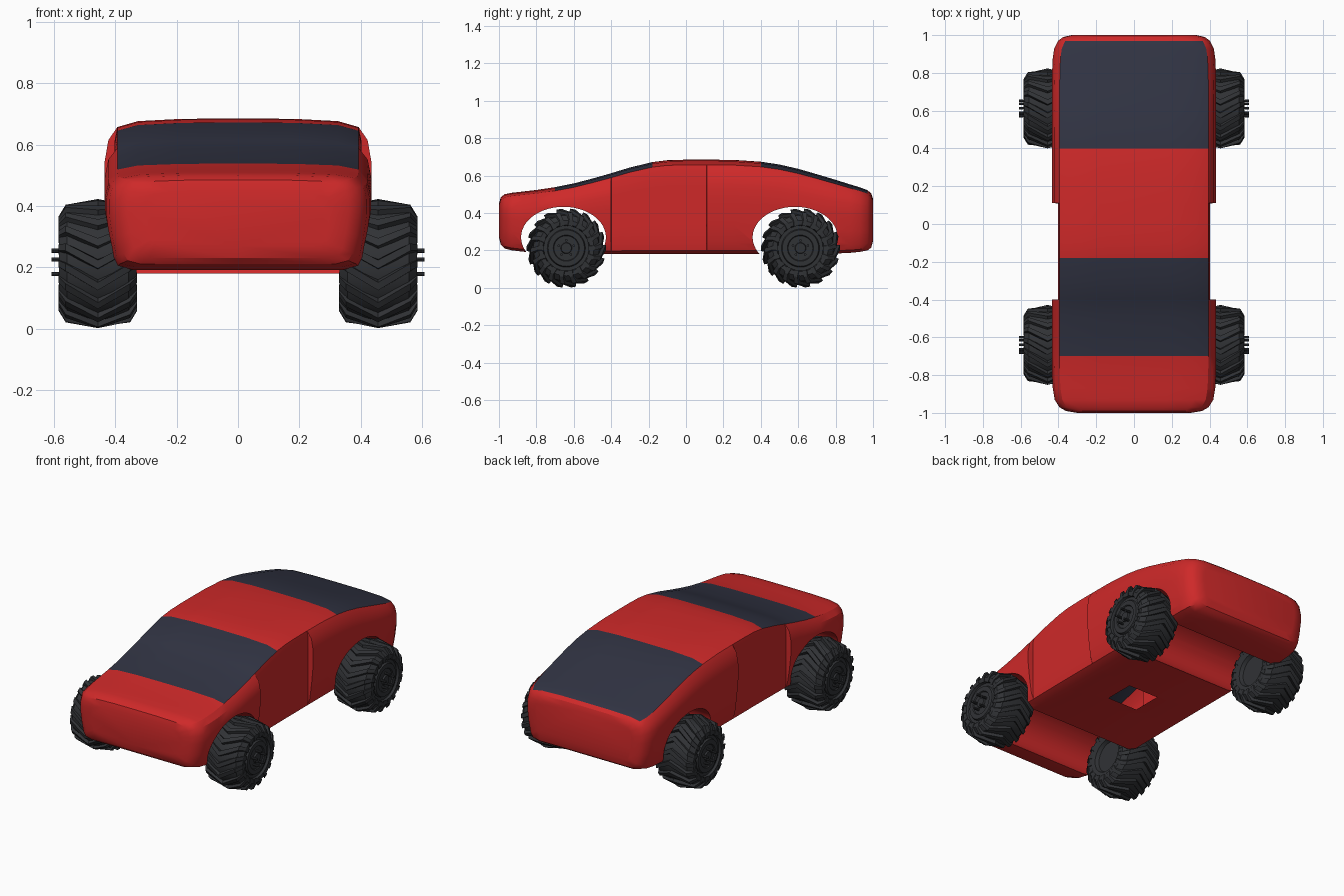
import bpy, bmesh, math
from mathutils import Matrix

if "Cube" in bpy.data.objects:
    bpy.data.objects.remove(bpy.data.objects["Cube"])


def material(name, rgb):
    m = bpy.data.materials.new(name)
    m.diffuse_color = (*rgb, 1)
    m.use_nodes = True
    m.node_tree.nodes["Principled BSDF"].inputs["Base Color"].default_value = m.diffuse_color
    return m


RED = material("red_paint", (0.62, 0.022, 0.022))
GLASS = material("dark_glass", (0.03, 0.033, 0.055))
RUBBER = material("rubber", (0.03, 0.032, 0.036))


def make(name, bm, mats, angle=30):
    bmesh.ops.recalc_face_normals(bm, faces=bm.faces)
    me = bpy.data.meshes.new(name)
    bm.to_mesh(me)
    bm.free()
    ob = bpy.data.objects.new(name, me)
    bpy.context.collection.objects.link(ob)
    for m in mats:
        me.materials.append(m)
    bpy.ops.object.select_all(action='DESELECT')
    ob.select_set(True)
    bpy.context.view_layer.objects.active = ob
    bpy.ops.object.shade_smooth_by_angle(angle=math.radians(angle))
    return ob


# Body: cross-section (width fraction, height fraction), bottom centre to top centre
SECTION = [(0, 0), (0.80, 0), (0.91, 0.04), (0.945, 0.12), (0.975, 0.32), (1, 0.56),
           (1, 0.72), (0.972, 0.86), (0.905, 0.945), (0.75, 0.983), (0.42, 0.998), (0, 1)]
# Stations along the car: y, half width, bottom z, top z
STATIONS = [(-1, .30, .27, .45), (-.99, .36, .23, .485), (-.97, .395, .21, .50),
            (-.93, .42, .20, .508), (-.87, .43, .193, .515), (-.8, .434, .187, .523),
            (-.7, .435, .18, .538), (-.6, .435, .18, .558), (-.5, .435, .18, .584),
            (-.401, .435, .18, .612), (-.399, .435, .18, .613), (-.3, .435, .18, .643),
            (-.18, .435, .18, .672), (-.1, .435, .18, .682), (0, .435, .18, .685),
            (.109, .435, .18, .685), (.111, .435, .18, .685), (.25, .435, .18, .684),
            (.4, .435, .18, .674), (.5, .435, .18, .659), (.6, .435, .18, .636),
            (.7, .435, .18, .607), (.8, .434, .183, .577), (.88, .43, .187, .552),
            (.93, .422, .192, .537), (.97, .402, .20, .522), (.99, .375, .215, .505),
            (1, .33, .25, .475)]

bm = bmesh.new()
rings = []
for y, w, zb, zt in STATIONS:
    limit = 0.402 if -0.4 < y < 0.11 else 1      # recessed doors
    half = [(min(w * u, limit), zb + (zt - zb) * t) for u, t in SECTION]
    pts = half + [(-x, z) for x, z in half[-2:0:-1]]
    rings.append([bm.verts.new((x, y, z)) for x, z in pts])
n = len(rings[0])
for k in range(len(rings) - 1):
    y0, y1 = STATIONS[k][0], STATIONS[k + 1][0]
    window = (y0 >= -0.7 and y1 <= -0.18) or (y0 >= 0.4 and y1 <= 0.97)
    for j in range(n):
        i = (j + 1) % n
        f = bm.faces.new((rings[k][j], rings[k][i], rings[k + 1][i], rings[k + 1][j]))
        f.material_index = int(window and 8 <= j <= 13)
bm.faces.new(rings[0])
bm.faces.new(rings[-1])
body = make("car_body", bm, [RED, GLASS])


def cut(cutter):
    cutter.hide_render = True
    mod = body.modifiers.new("cut", 'BOOLEAN')
    mod.object = cutter
    mod.operation = 'DIFFERENCE'
    mod.solver = 'EXACT'
    bpy.context.view_layer.objects.active = body
    bpy.ops.object.modifier_apply(modifier=mod.name)
    bpy.data.objects.remove(cutter)


# Wheel arches: oval tunnels through the full width
for y in (-0.655, 0.583):
    bm = bmesh.new()
    bmesh.ops.create_cone(bm, cap_ends=True, segments=48, radius1=1, radius2=1, depth=1.4)
    bmesh.ops.transform(bm, verts=bm.verts, matrix=Matrix.Translation((0, y, 0.27))
                        @ Matrix.Diagonal((1, 0.227, 0.163, 1)) @ Matrix.Rotation(math.pi / 2, 4, 'Y'))
    cut(make("arch_cutter", bm, [RED]))

# Square opening in the floor, leading into the hollow shell
bm = bmesh.new()
bmesh.ops.create_cube(bm, size=1, matrix=Matrix.Translation((0, -0.01, 0.18))
                      @ Matrix.Diagonal((0.2, 0.18, 0.1, 1)))
cut(make("floor_cutter", bm, [RED]))
bm = bmesh.new()
bm.from_mesh(body.data)
pocket = []
for f in bm.faces:
    c = f.calc_center_median()
    if abs(c.x) < 0.102 and abs(c.y + 0.01) < 0.092 and 0.186 < c.z < 0.24:
        pocket.append(f)
bmesh.ops.delete(bm, geom=pocket, context='FACES')
bm.to_mesh(body.data)
bm.free()
bpy.ops.object.select_all(action='DESELECT')
body.select_set(True)
bpy.context.view_layer.objects.active = body
bpy.ops.object.shade_smooth_by_angle(angle=math.radians(30))

# Wheels: lathe profile (offset along axle, radius), outer face last
R, CX = 0.212, 0.457
TYRE = [(-.10, 0), (-.10, .09), (-.12, .10), (-.126, .148), (-.10, .176), (0, .194),
        (.10, .176), (.126, .148), (.124, .125), (.110, .120), (.110, .102), (.122, .097),
        (.122, .070), (.116, .066), (.116, .030), (.126, .027), (.126, 0)]
# Tread lug sections: offset along axle, top radius
LUG = [(-.128, .155), (-.105, .192), (0, R), (.105, .192), (.128, .155)]
LUGS, SWEEP = 18, 0.36


def wheel(name, side, cy):
    def point(u, r, a):
        return (side * (CX + u), cy + r * math.cos(a), R + r * math.sin(a))

    bm = bmesh.new()
    seg = 36
    rows = [[bm.verts.new(point(u, r, 2 * math.pi * k / seg)) for k in range(seg if r else 1)]
            for u, r in TYRE]
    for a, b in zip(rows, rows[1:]):
        for k in range(seg):
            m = (k + 1) % seg
            quad = [a[k % len(a)], a[m % len(a)], b[m % len(b)], b[k % len(b)]]
            bm.faces.new(list(dict.fromkeys(quad)))
    # Chevron lugs
    for i in range(LUGS):
        prev = None
        for u, r in LUG:
            a = 2 * math.pi * i / LUGS + SWEEP * (1 - abs(u) / 0.128)
            ring = [bm.verts.new(point(u, q, a + d)) for q, d in
                    ((r - .035, -.10), (r, -.065), (r, .065), (r - .035, .10))]
            if prev:
                for j in range(4):
                    m = (j + 1) % 4
                    bm.faces.new((prev[j], prev[m], ring[m], ring[j]))
            else:
                bm.faces.new(ring)
            prev = ring
        bm.faces.new(prev)
    # Wheel bolts
    for i in range(5):
        a = math.pi / 2 + 2 * math.pi * i / 5
        bmesh.ops.create_cone(bm, cap_ends=True, segments=8, radius1=.007, radius2=.007, depth=.04,
                              matrix=Matrix.Translation(point(.132, .042, a))
                              @ Matrix.Rotation(math.pi / 2, 4, 'Y'))
    make(name, bm, [RUBBER])


for side, s in ((1, "right"), (-1, "left")):
    wheel("front_wheel_" + s, side, -0.64)
    wheel("rear_wheel_" + s, side, 0.612)
